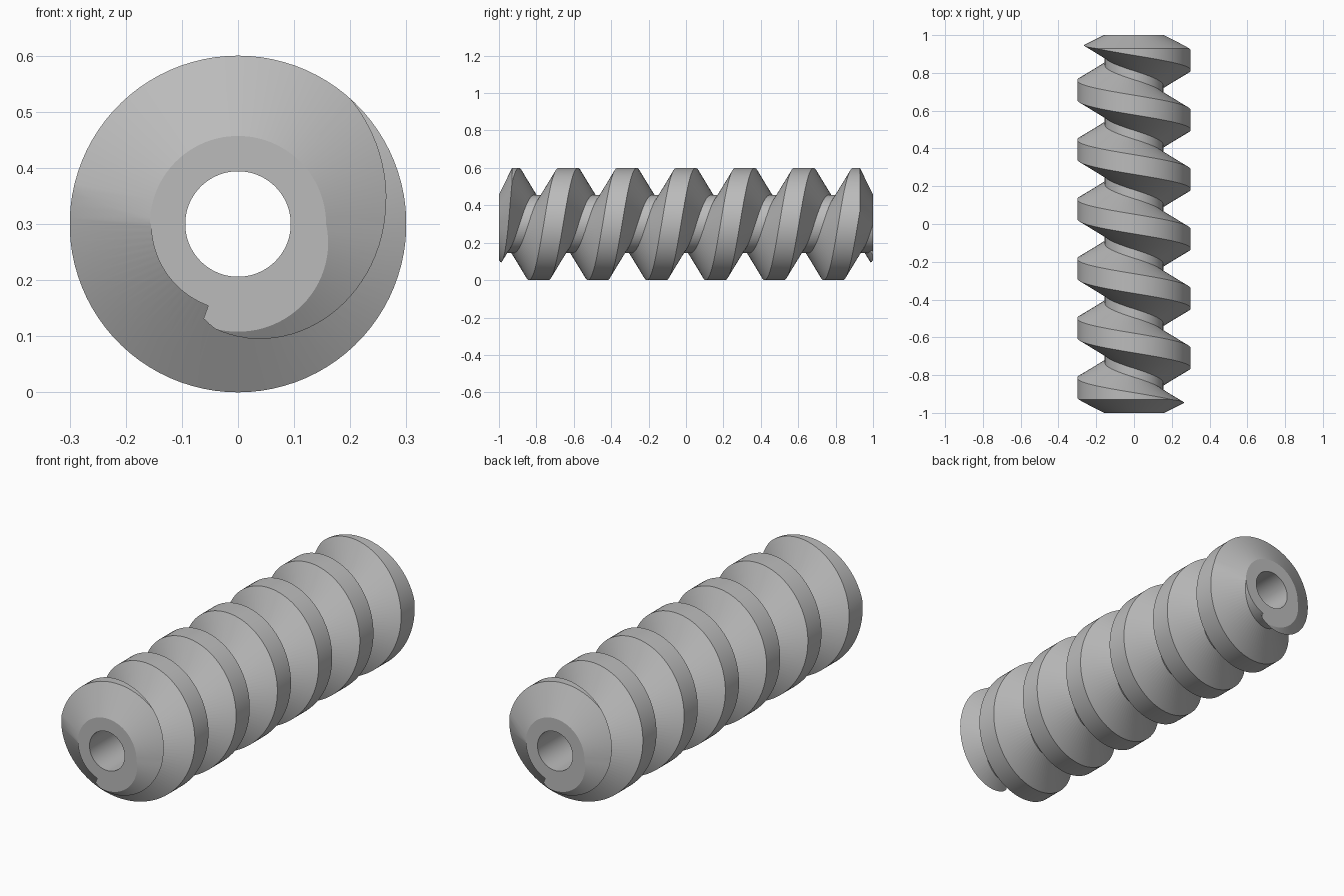
import bpy, bmesh
from math import cos, sin, radians, pi

if "Cube" in bpy.data.objects:
    bpy.data.objects.remove(bpy.data.objects["Cube"])

PITCH, AXIS_Z = 0.315, 0.3
BORE, CORE, CREST = 0.094, 0.155, 0.3
SEGMENTS = 90

steel = bpy.data.materials.new("grey steel")
steel.use_nodes = True
GREY = (0.5, 0.5, 0.5, 1)
steel.diffuse_color = GREY
steel.node_tree.nodes["Principled BSDF"].inputs["Base Color"].default_value = GREY


def polar(radius, angle, y):
    return (radius * cos(angle), y, AXIS_Z + radius * sin(angle))


def loft(name, rings, closed):
    """Skin a list of rings of points; join the last ring to the first, or cap both."""
    bm = bmesh.new()
    loops = [[bm.verts.new(p) for p in ring] for ring in rings]
    pairs = list(zip(loops, loops[1:]))
    if closed:
        pairs.append((loops[-1], loops[0]))
    else:
        bm.faces.new(loops[0])
        bm.faces.new(loops[-1])
    for a, b in pairs:
        for i in range(len(a)):
            j = (i + 1) % len(a)
            bm.faces.new((a[i], a[j], b[j], b[i]))
    bmesh.ops.recalc_face_normals(bm, faces=bm.faces)
    mesh = bpy.data.meshes.new(name)
    bm.to_mesh(mesh)
    bm.free()
    mesh.materials.append(steel)
    obj = bpy.data.objects.new(name, mesh)
    bpy.context.collection.objects.link(obj)
    return obj


def boolean(target, tool, operation):
    mod = target.modifiers.new(operation.lower(), "BOOLEAN")
    mod.operation, mod.solver, mod.object = operation, "EXACT", tool
    bpy.context.view_layer.objects.active = target
    bpy.ops.object.modifier_apply(modifier=mod.name)
    bpy.data.objects.remove(tool)


# Helical thread: a trapezoid swept around the y axis
tooth = [(-0.152, 0.12), (-0.134, CORE), (-0.052, CREST),
         (0.052, CREST), (0.134, CORE), (0.152, 0.12)]
sweep = []
for step in range(-320, 321):
    turn = radians(step * 4)
    rise = PITCH * turn / (2 * pi)
    sweep.append([polar(r, turn + pi / 2, rise + dy) for dy, r in tooth])
worm = loft("worm_screw", sweep, closed=False)

# Core shaft, left overlong so that the blank trims it
angles = [2 * pi * i / SEGMENTS for i in range(SEGMENTS)]
core = loft("core_shaft", [[polar(CORE, a, y) for a in angles] for y in (-1.3, 1.3)],
            closed=False)
boolean(worm, core, "UNION")

# Bored blank with chamfered ends, a little wider on the underside
blank_rings = []
for a in angles:
    end = CORE + 0.002 + 0.035 * max(0, -sin(a))
    blank_rings.append([polar(BORE, a, -1), polar(end, a, -1), polar(0.31, a, -0.925),
                        polar(0.31, a, 0.925), polar(end, a, 1), polar(BORE, a, 1)])
blank = loft("bored_blank", blank_rings, closed=True)
boolean(worm, blank, "INTERSECT")

# Smooth flanks with crisp thread edges
bpy.ops.object.select_all(action="DESELECT")
worm.select_set(True)
bpy.context.view_layer.objects.active = worm
bpy.ops.object.shade_smooth_by_angle(angle=radians(25))
